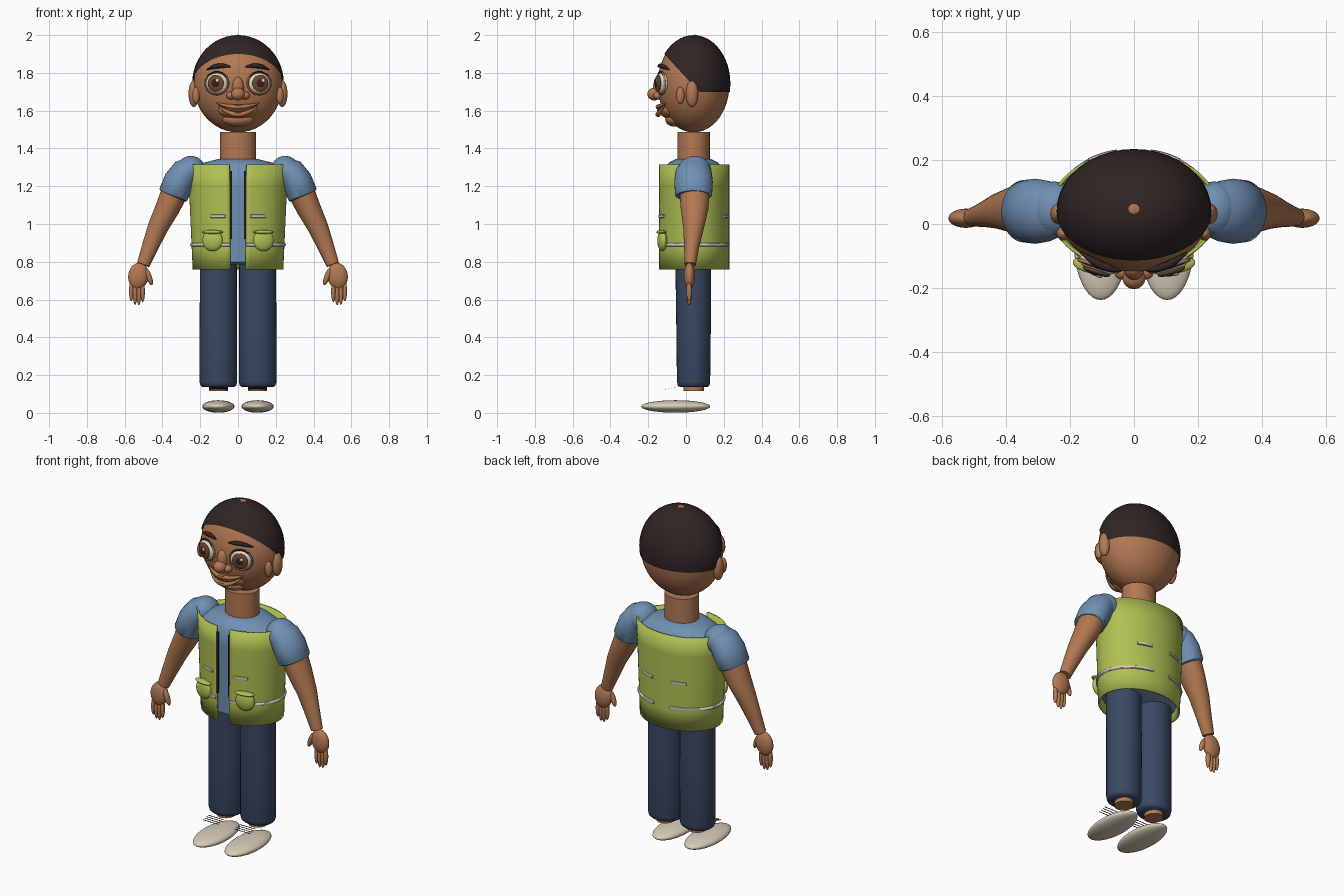
import bpy, bmesh, math
from mathutils import Matrix, Vector, Euler

cube = bpy.data.objects.get("Cube")
if cube:
    bpy.data.objects.remove(cube, do_unlink=True)


def material(name, *rgb):
    m = bpy.data.materials.new(name)
    m.use_nodes = True
    m.diffuse_color = (*rgb, 1)
    m.node_tree.nodes["Principled BSDF"].inputs["Base Color"].default_value = (*rgb, 1)
    return m


SKIN = material("skin", .45, .19, .085)
HAIR = material("dark hair", .03, .018, .018)
SHIRT = material("blue shirt", .16, .28, .45)
VEST = material("lime vest", .43, .53, .085)
NAVY = material("navy trousers", .042, .065, .125)
CREAM = material("cream shoe", .68, .61, .48)
STRIPE = material("pale stripe", .66, .6, .56)
WHITE = material("eye white", .75, .73, .68)
IRIS = material("brown iris", .16, .065, .025)
LIP = material("lip brown", .24, .085, .04)


def finish(ob, mat):
    """Give the object its colour and smooth shading with sharp edges."""
    ob.data.materials.clear()
    ob.data.materials.append(mat)
    bpy.ops.object.select_all(action='DESELECT')
    ob.select_set(True)
    bpy.context.view_layer.objects.active = ob
    bpy.ops.object.shade_smooth_by_angle(angle=math.radians(45))
    return ob


def from_bmesh(name, bm, mat):
    me = bpy.data.meshes.new(name)
    bm.to_mesh(me)
    bm.free()
    ob = bpy.data.objects.new(name, me)
    bpy.context.collection.objects.link(ob)
    return finish(ob, mat)


def ellipsoid(name, loc, radii, mat, rot=(0, 0, 0), cuts=()):
    bm = bmesh.new()
    bmesh.ops.create_uvsphere(bm, u_segments=40, v_segments=24, radius=1)
    bm.transform(Matrix.LocRotScale(Vector(loc), Euler(rot), Vector(radii)))
    for co, no in cuts:
        bmesh.ops.bisect_plane(bm, geom=bm.verts[:] + bm.edges[:] + bm.faces[:],
                               plane_co=co, plane_no=no, clear_inner=True)
    return from_bmesh(name, bm, mat)


def loft(name, stations, mat, n=32):
    """Capped tube through (centre, side radius, depth radius) stations."""
    bm = bmesh.new()
    pts = [Vector(s[0]) for s in stations]
    rings = []
    for i, (_, a, b) in enumerate(stations):
        tangent = (pts[min(i + 1, len(pts) - 1)] - pts[max(i - 1, 0)]).normalized()
        side = Vector((0, 1, 0)).cross(tangent).normalized()
        depth = tangent.cross(side)
        rings.append([bm.verts.new(pts[i] + side * a * math.cos(t) + depth * b * math.sin(t))
                      for t in (2 * math.pi * k / n for k in range(n))])
    for r0, r1 in zip(rings, rings[1:]):
        for k in range(n):
            bm.faces.new((r0[k], r0[(k + 1) % n], r1[(k + 1) % n], r1[k]))
    bm.faces.new(rings[0][::-1])
    bm.faces.new(rings[-1])
    bmesh.ops.recalc_face_normals(bm, faces=bm.faces[:])
    return from_bmesh(name, bm, mat)


def cord(name, points, depth, mat, closed=False, taper=False):
    """Round cord along a path, turned into a mesh."""
    cu = bpy.data.curves.new(name, 'CURVE')
    cu.dimensions = '3D'
    cu.bevel_depth = depth
    cu.bevel_resolution = 2
    cu.use_fill_caps = True
    sp = cu.splines.new('POLY')
    sp.points.add(len(points) - 1)
    for i, p in enumerate(points):
        sp.points[i].co = (*p, 1)
        if taper:
            sp.points[i].radius = .25 + .75 * math.sin(math.pi * i / (len(points) - 1))
    sp.use_cyclic_u = closed
    ob = bpy.data.objects.new(name, cu)
    bpy.context.collection.objects.link(ob)
    bpy.ops.object.select_all(action='DESELECT')
    ob.select_set(True)
    bpy.context.view_layer.objects.active = ob
    bpy.ops.object.convert(target='MESH')
    return finish(bpy.context.view_layer.objects.active, mat)


def face_y(x, z):
    return .04 - .19 * math.sqrt(max(0, 1 - (x / .235) ** 2 - ((z - 1.74) / .255) ** 2))


def vest_point(a, z, out=0):
    """Point on the vest wall; angle runs from the front towards +x."""
    rx = .24 + (z - .76) * .045 + out
    return Vector((rx * math.sin(a), .042 - (.187 + out) * math.cos(a), z))


def spread(a, b, n):
    return [a + (b - a) * i / (n - 1) for i in range(n)]


# Head, hair cap and neck
ellipsoid("head", (0, .04, 1.74), (.235, .19, .255), SKIN)
ellipsoid("hair_cap", (0, .04, 1.743), (.243, .195, .257), HAIR,
          cuts=[((0, 0, 1.70), (0, 0, 1)), ((0, .07, 1.70), (0, .195, .18))])
ellipsoid("crown_spot", (0, .047, 1.998), (.018, .016, .004), SKIN)
loft("neck", [((0, .04, 1.30), .097, .086), ((0, .04, 1.487), .095, .086)], SKIN)

# Nose, mouth and chin
ellipsoid("nose_bridge", (0, -.14, 1.72), (.032, .035, .06), SKIN)
ellipsoid("nose_tip", (0, -.168, 1.688), (.036, .036, .034), SKIN)
ellipsoid("muzzle", (0, -.075, 1.605), (.11, .068, .05), SKIN)
ellipsoid("chin", (0, -.06, 1.555), (.085, .05, .04), SKIN)
for part, half, top, sag, depth, mat in (("upper_lip", .115, 1.642, .022, .013, SKIN),
                                         ("mouth_line", .108, 1.632, .03, .007, LIP),
                                         ("lower_lip", .10, 1.622, .042, .014, SKIN)):
    path = [(x, -.148 + 3.2 * x * x, top - sag * (1 - (x / half) ** 2))
            for x in spread(-half, half, 17)]
    cord(part, path, depth, mat, taper=True)

# Shirt body
loft("shirt_body", [((0, .04, z), a, b) for z, a, b in (
    (.785, .18, .12), (.80, .222, .16), (1.2, .236, .165), (1.29, .232, .163),
    (1.325, .18, .13), (1.345, .1, .09))], SHIRT, 48)

# Vest: one wall, open at the front, given thickness
bm = bmesh.new()
columns = [[bm.verts.new(vest_point(a, z)) for z in spread(.76, 1.315, 6)]
           for a in spread(.17, 2 * math.pi - .17, 65)]
for c0, c1 in zip(columns, columns[1:]):
    for k in range(5):
        bm.faces.new((c0[k], c1[k], c1[k + 1], c0[k + 1]))
vest = from_bmesh("vest", bm, VEST)
shell = vest.modifiers.new("thickness", 'SOLIDIFY')
shell.thickness = .01
shell.offset = -1

for s, tag in ((1, "left"), (-1, "right")):
    # Ears
    ellipsoid(tag + "_ear", (s * .234, .032, 1.69), (.028, .033, .07), SKIN)
    ellipsoid(tag + "_ear_front", (s * .222, -.03, 1.68), (.02, .022, .045), SKIN)
    ellipsoid(tag + "_nostril", (s * .037, -.15, 1.68), (.025, .024, .021), SKIN)

    # Eyes, turned slightly outwards
    turn = (0, 0, s * .3)
    spot = Matrix.LocRotScale(Vector((s * .11, -.125, 1.745)), Euler(turn), None)
    for part, off, r, mat in (("eyeball", (0, 0, 0), (.062, .03, .057), WHITE),
                              ("iris", (0, -.025, 0), (.045, .011, .045), IRIS),
                              ("pupil", (0, -.034, 0), (.02, .005, .02), HAIR),
                              ("eye_glint", (.012, -.038, .014), (.009, .004, .009), WHITE)):
        ellipsoid(tag + "_" + part, spot @ Vector(off), r, mat, turn)
    rim = [spot @ Vector((.063 * math.cos(t), -.006, .058 * math.sin(t)))
           for t in spread(0, 2 * math.pi, 33)]
    cord(tag + "_eyelid", rim[:-1], .006, SKIN, closed=True)
    cord(tag + "_lashes", [p + Vector((0, -.006, .003)) for p in rim[3:14]], .004, HAIR, taper=True)
    brow = [(s * x, face_y(x, 1.83) - .012, 1.838 - 3.2 * (x - .085) ** 2)
            for x in spread(.04, .165, 11)]
    cord(tag + "_eyebrow", brow, .013, HAIR, taper=True)

    # Sleeve and bare arm
    ellipsoid(tag + "_shoulder", (s * .25, .045, 1.28), (.08, .088, .08), SHIRT)
    loft(tag + "_sleeve", [((s * x, .04, z), a, b) for x, z, a, b in (
        (.235, 1.30, .06, .08), (.275, 1.275, .078, .096), (.31, 1.225, .084, .102),
        (.343, 1.155, .08, .098), (.346, 1.148, .073, .09))], SHIRT)
    loft(tag + "_arm", [((s * x, y, z), a, b) for x, y, z, a, b in (
        (.33, .045, 1.18, .072, .08), (.375, .045, 1.08, .064, .073),
        (.425, .04, .98, .054, .055), (.465, .03, .88, .044, .04),
        (.502, .022, .785, .034, .03))], SKIN)

    # Hand with four fingers and a thumb
    ellipsoid(tag + "_palm", (s * .527, .018, .725), (.054, .03, .07), SKIN, (0, s * -.15, 0))
    for i, tip in enumerate((.595, .578, .58, .60)):
        x = .505 + i * .02
        ellipsoid(f"{tag}_finger_{i + 1}", (s * x, .016, (tip + .69) / 2),
                  (.012, .014, (.69 - tip) / 2 + .008), SKIN)
    ellipsoid(tag + "_thumb", (s * .472, .01, .722), (.015, .016, .048), SKIN, (0, s * .35, 0))

    # Vest pocket, zip edge and reflective stripes
    ellipsoid(tag + "_pocket", (s * .135, -.126, .912), (.055, .024, .056), VEST, (0, 0, s * .2))
    ellipsoid(tag + "_pocket_flap", (s * .135, -.13, .957), (.058, .024, .011), VEST, (0, 0, s * .2))
    cord(tag + "_zip_edge", [(s * .037, -.137, .92), (s * .037, -.137, 1.28)], .006, HAIR)
    for part, z, a0, a1 in (("low_stripe", .89, .18, 2.93), ("front_stripe", 1.04, .27, .60),
                            ("back_stripe", 1.04, 2.55, 2.90)):
        cord(tag + "_" + part, [vest_point(s * a, z) for a in spread(a0, a1, 33)], .009, STRIPE)

    # Trouser leg, ankle and shoe
    loft(tag + "_trouser_leg", [((s * .104, y, z), a, b) for y, z, a, b in (
        (.04, .138, .085, .075), (.04, .146, .095, .084), (.04, .165, .1, .088),
        (.04, .5, .099, .092), (.038, .84, .097, .095))], NAVY)
    loft(tag + "_ankle", [((s * .104, .04, z), .05, .054) for z in (.115, .2)], SKIN)
    ellipsoid(tag + "_shoe", (s * .104, -.055, .034), (.085, .183, .033), CREAM)
    for i in range(4):
        y, z = -.108 + i * .016, .125 + i * .003
        cord(f"{tag}_lace_{i + 1}", [(s * .054, y, z), (s * .154, y, z)], .002, HAIR)
